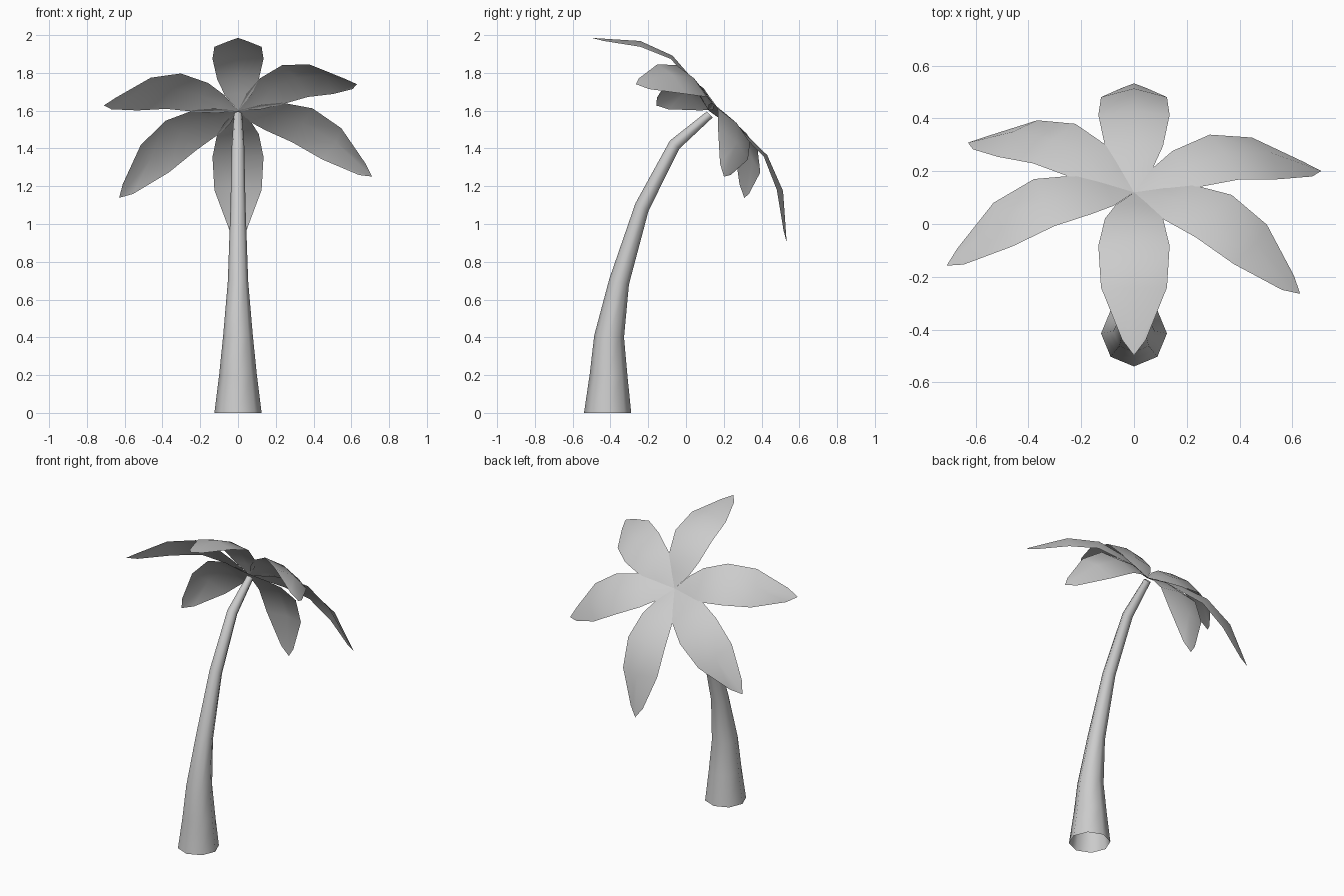
import bpy
from math import sin, cos, radians, pi
from mathutils import Vector

if "Cube" in bpy.data.objects:
    bpy.data.objects.remove(bpy.data.objects["Cube"])


def make_object(name, verts, faces, angle):
    mesh = bpy.data.meshes.new(name)
    mesh.from_pydata(verts, [], faces)
    ob = bpy.data.objects.new(name, mesh)
    bpy.context.collection.objects.link(ob)
    bpy.ops.object.select_all(action='DESELECT')
    ob.select_set(True)
    bpy.context.view_layer.objects.active = ob
    bpy.ops.object.shade_smooth_by_angle(angle=radians(angle))
    return ob


# Trunk: bent, tapering eight-sided tube, open at the bottom
SIDES = 8
RINGS = [  # y, z, radius, lean in degrees
    (-0.415, 0.0, 0.125, 0), (-0.41, 0.2, 0.1, 2), (-0.407, 0.405, 0.079, 4),
    (-0.354, 0.695, 0.054, 16), (-0.233, 1.09, 0.04, 30),
    (-0.06, 1.42, 0.033, 40), (0.126, 1.58, 0.022, 46)]
verts, faces = [], []
for y, z, r, lean in RINGS:
    t = radians(lean)
    for k in range(SIDES):
        a = 2 * pi * k / SIDES
        s = r * sin(a)
        verts.append((r * cos(a), y + s * cos(t), z - s * sin(t)))
for i in range(len(RINGS) - 1):
    for k in range(SIDES):
        n = (k + 1) % SIDES
        faces.append((i * SIDES + k, i * SIDES + n,
                      (i + 1) * SIDES + n, (i + 1) * SIDES + k))
make_object("trunk", verts, faces, 60)

# Crown frame: tilted with the top of the trunk
TILT = radians(46.4)
HUB = Vector((0, 0.12, 1.6))
UP = Vector((0, -cos(TILT), sin(TILT)))
AXIS = Vector((0, sin(TILT), cos(TILT)))
SIDE = Vector((1, 0, 0))

# Leaf stations: edge distance, half width, edge height, rib distance, rib height
LEAF = [
    (0.10, 0.070, 0.022, 0.10, 0.032),
    (0.20, 0.110, 0.042, 0.20, 0.055),
    (0.36, 0.135, 0.043, 0.365, 0.062),
    (0.525, 0.125, -0.028, 0.55, -0.008),
    (0.695, 0.045, -0.150, 0.75, -0.182)]


def leaf(name, degrees, length):
    p = radians(degrees)
    k = length / 0.75

    def point(r, w, h):
        r *= k
        return (HUB + SIDE * (r * cos(p) - w * sin(p))
                + UP * (r * sin(p) + w * cos(p)) + AXIS * h)

    verts = [point(0, 0, 0)]
    for er, w, eh, rr, rh in LEAF:
        verts += [point(er, -w, eh), point(rr, 0, rh), point(er, w, eh)]
    faces = [(0, 2, 1), (0, 3, 2)]
    for i in range(len(LEAF) - 1):
        for c in (1, 2):
            a = i * 3 + c
            faces.append((a, a + 1, a + 4, a + 3))
    make_object(name, verts, faces, 60)


# Six leaves around the crown: angle, length
for i, (deg, length) in enumerate([(-23.5, 0.774), (30.2, 0.729), (90, 0.705),
                                   (163.4, 0.741), (216.4, 0.782), (270, 0.79)]):
    leaf(f"leaf_{i + 1}", deg, length)
